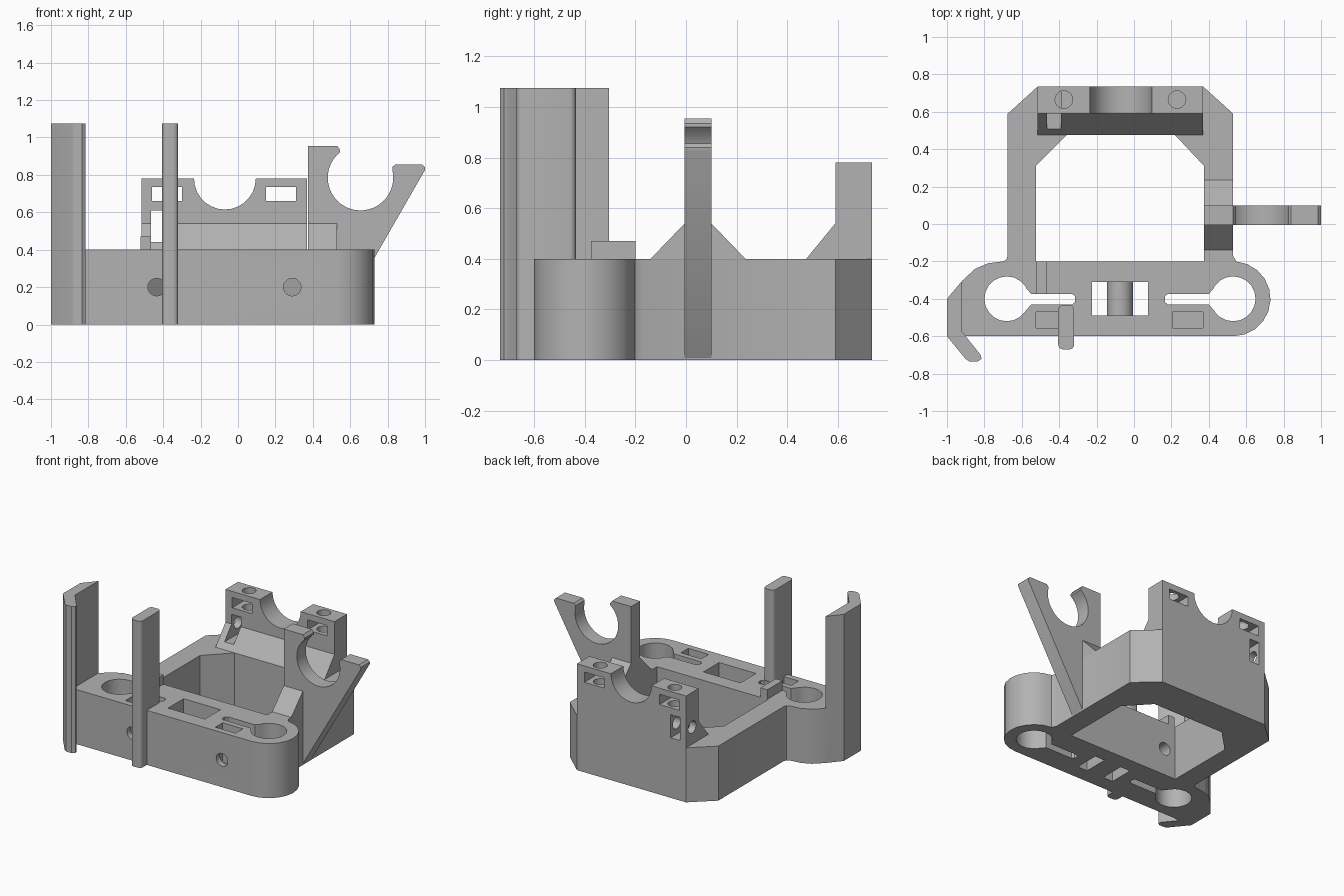
import bpy, bmesh
from math import sin, cos, radians
from mathutils import Vector

old = bpy.data.objects.get("Cube")
if old:
    bpy.data.objects.remove(old, do_unlink=True)

grey = bpy.data.materials.new("plain grey")
grey.use_nodes = True
GREY = (0.45, 0.45, 0.45, 1)
grey.diffuse_color = GREY
grey.node_tree.nodes["Principled BSDF"].inputs["Base Color"].default_value = GREY


def arc(cx, cy, r, start, end, n):
    steps = [radians(start + (end - start) * i / n) for i in range(n + 1)]
    return [(cx + r * cos(a), cy + r * sin(a)) for a in steps]


def circle(cx, cy, r, n=20):
    return arc(cx, cy, r, 0, 360, n)[:-1]


def rect(a0, a1, b0, b1):
    return [(a0, b0), (a1, b0), (a1, b1), (a0, b1)]


def prism(name, profile, axis, lo, hi):
    """Extrude a 2D profile along the named axis."""
    place = {"x": lambda a, b, d: (d, a, b),
             "y": lambda a, b, d: (a, d, b),
             "z": lambda a, b, d: (a, b, d)}[axis]
    bm = bmesh.new()
    face = bm.faces.new([bm.verts.new(place(a, b, lo)) for a, b in profile])
    grown = bmesh.ops.extrude_face_region(bm, geom=[face])["geom"]
    verts = [g for g in grown if isinstance(g, bmesh.types.BMVert)]
    bmesh.ops.translate(bm, verts=verts, vec=Vector(place(0, 0, hi - lo)))
    bmesh.ops.recalc_face_normals(bm, faces=bm.faces)
    mesh = bpy.data.meshes.new(name)
    bm.to_mesh(mesh)
    bm.free()
    obj = bpy.data.objects.new(name, mesh)
    bpy.context.collection.objects.link(obj)
    mesh.materials.append(grey)
    return obj


def activate(obj):
    bpy.ops.object.select_all(action="DESELECT")
    obj.select_set(True)
    bpy.context.view_layer.objects.active = obj


def cut(obj, profile, axis, lo, hi):
    """Subtract a prism from obj."""
    cutter = prism("cutter", profile, axis, lo, hi)
    cutter.hide_render = True
    mod = obj.modifiers.new("cut", "BOOLEAN")
    mod.operation, mod.solver, mod.object = "DIFFERENCE", "EXACT", cutter
    activate(obj)
    bpy.ops.object.modifier_apply(modifier=mod.name)
    bpy.data.objects.remove(cutter, do_unlink=True)


H = 0.4      # frame height
TALL = 1.075  # post height

# Base frame: front bar with a round end and a chamfered ring behind it
outline = [(-1, -0.4), (-1, -0.6)]
outline += arc(0.53, -0.4, 0.2, -90, 85, 10)
outline += [(0.53, -0.17), (0.53, 0.59), (0.37, 0.735), (-0.515, 0.735),
            (-0.675, 0.59), (-0.675, -0.17), (-0.682, -0.19), (-0.7, -0.2),
            (-0.78, -0.21), (-0.85, -0.24), (-0.92, -0.305)]
frame = prism("base_frame", outline, "z", 0, H)
opening = [(-0.525, -0.2), (0.375, -0.2), (0.375, 0.31), (0.22, 0.475),
           (-0.36, 0.475), (-0.525, 0.31)]
cut(frame, opening, "z", -0.1, H + 0.1)

# Rod holes with flared clamp slots
for cx, side in ((-0.68, 1), (0.53, -1)):
    cut(frame, circle(cx, -0.4, 0.12), "z", -0.1, H + 0.1)
    slot = [(0.05, 0.08), (0.085, 0.08), (0.13, 0.028), (0.35, 0.028),
            (0.365, 0.015), (0.365, -0.015), (0.35, -0.028), (0.13, -0.028),
            (0.085, -0.08), (0.05, -0.08)]
    cut(frame, [(cx + side * a, -0.402 + b) for a, b in slot], "z", -0.1, H + 0.1)

# Bar window, nut pockets and clamp screw holes
cut(frame, rect(-0.225, 0.075, -0.49, -0.31), "z", -0.1, H + 0.1)
for x0, hole_x in ((-0.525, -0.435), (0.205, 0.29)):
    cut(frame, rect(x0, x0 + 0.165, -0.555, -0.47), "z", 0.11, H + 0.1)
    cut(frame, circle(hole_x, 0.2, 0.047), "y", -0.7, -0.1)

# Rounded tie bar across the window
tie = [(-0.145, 0), (-0.005, 0)] + arc(-0.075, 0.13, 0.07, 0, 180, 10)
tie_bar = prism("window_tie_bar", tie, "y", -0.495, -0.305)

# Rear saddle wall with its sloped foot
wall = prism("rear_saddle", [(0.475, H), (0.59, 0.54), (0.59, 0.78),
                             (0.735, 0.78), (0.735, H)], "x", -0.515, 0.37)
cut(wall, circle(-0.07, 0.78, 0.165, 28), "y", 0.4, 0.8)
for x0, hole_x in ((-0.46, -0.375), (0.15, 0.23)):
    cut(wall, circle(hole_x, 0.665, 0.047), "z", 0.58, 0.9)
    cut(wall, rect(x0, x0 + 0.16, 0.66, 0.735), "y", 0.4, 0.8)
cut(wall, rect(-0.465, -0.39, 0.44, 0.61), "y", 0.4, 0.8)
cut(wall, circle(0.665, 0.525, 0.045), "x", -0.6, -0.3)

# Side clip with open round jaw, and the gusset under it
jaw = [(0.375, 0), (0.525, 0), (0.999, 0.825), (1, 0.84), (0.985, 0.855),
       (0.84, 0.855), (0.825, 0.842)]
jaw += arc(0.655, 0.785, 0.175, 12, -231, 28)
jaw += [(0.545, 0.935), (0.53, 0.955), (0.375, 0.955)]
clip = prism("side_clip", jaw, "y", -0.005, 0.1)
gusset = prism("clip_gusset", [(-0.14, H), (0.235, H), (0.1, 0.54), (-0.005, 0.54)],
               "x", 0.375, 0.53)

# Tall hooked post at the left end of the bar
hook = [(-1, -0.4), (-1, -0.6), (-0.9, -0.722), (-0.88, -0.735), (-0.835, -0.735),
        (-0.815, -0.72), (-0.82, -0.7), (-0.92, -0.575), (-0.92, -0.305)]
hook_post = prism("hooked_post", hook, "z", 0, TALL)

# Tall slim post with rounded corners
slim = []
for cx, cy, start in ((-0.345, -0.46, 0), (-0.38, -0.46, 90),
                      (-0.38, -0.645, 180), (-0.345, -0.645, 270)):
    slim += arc(cx, cy, 0.025, start, start + 90, 4)
slim_post = prism("slim_post", slim, "z", 0, TALL)

# Small stop block on the bar
stop = prism("stop_block", rect(-0.52, -0.465, -0.375, -0.2), "z", H, 0.47)

for obj in (frame, tie_bar, wall, clip, gusset, hook_post, slim_post, stop):
    activate(obj)
    bpy.ops.object.shade_smooth_by_angle(angle=radians(30))
